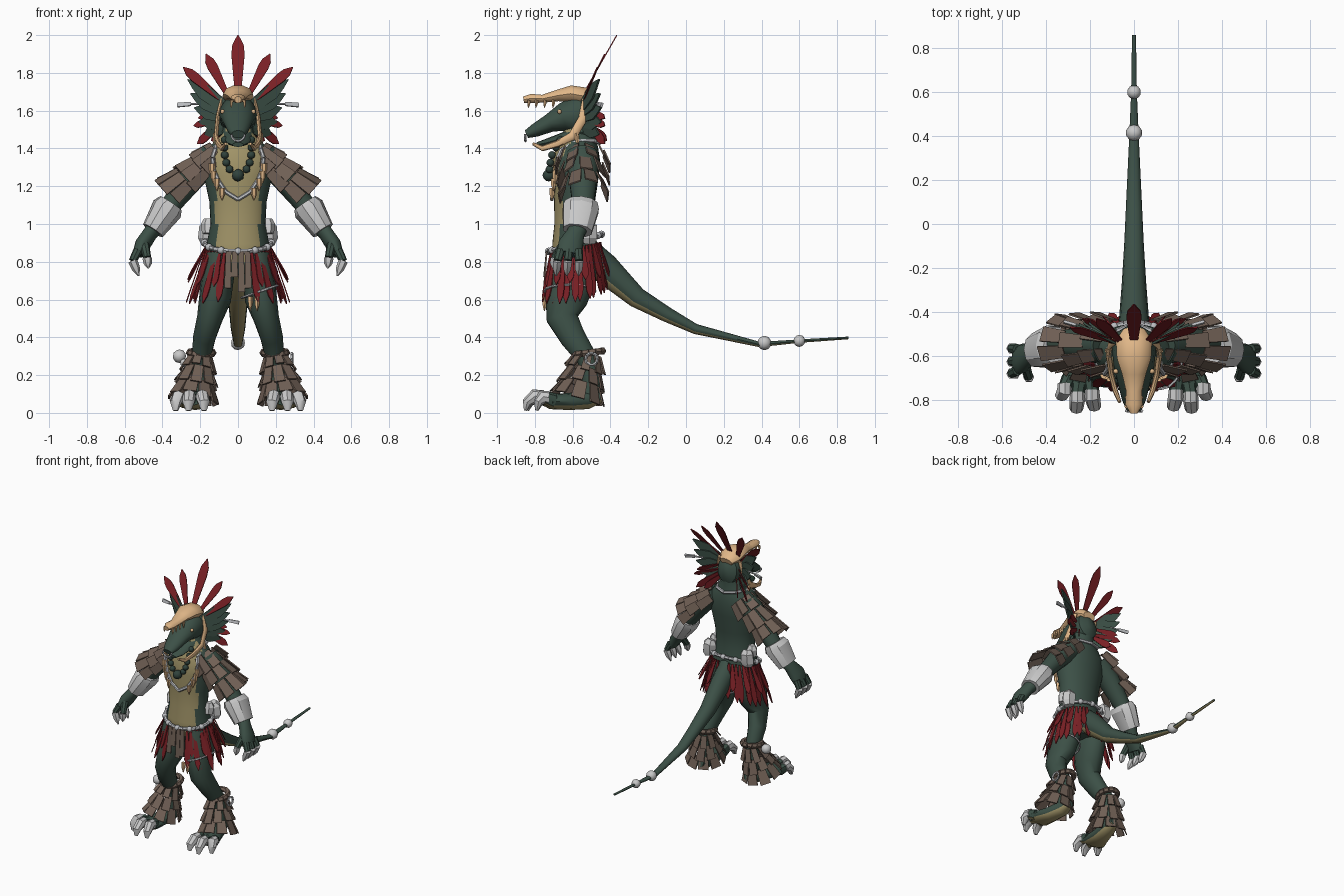
import bpy, bmesh, math
from mathutils import Vector as V, Matrix

if "Cube" in bpy.data.objects:
    bpy.data.objects.remove(bpy.data.objects["Cube"])

def mat(name, r, g, b):
    m = bpy.data.materials.new(name)
    m.diffuse_color = (r, g, b, 1)
    m.use_nodes = True
    m.node_tree.nodes["Principled BSDF"].inputs["Base Color"].default_value = m.diffuse_color
    return m

GREEN = mat("dark green hide", .045, .080, .062)
BELLY = mat("olive belly", .36, .30, .14)
BONE = mat("bone", .76, .48, .25)
RED = mat("red feather", .19, .014, .018)
BROWN = mat("brown leather", .165, .118, .092)
PALE = mat("pale grey", .58, .58, .58)
SILVER = mat("silver", .50, .51, .53)
BEAD = mat("bead green", .03, .055, .045)

def loft(bm, st, n=12):
    """Elliptical rings (x, y, z, r_side, r_depth) along a path, with closed ends."""
    P = [V(s[:3]) for s in st]
    d = (P[-1] - P[0]).normalized()
    ref = V((0, 1, 0)) if abs(d.x) > .9 else V((1, 0, 0))
    rings = []
    for i, s in enumerate(st):
        t = (P[min(i + 1, len(P) - 1)] - P[max(i - 1, 0)]).normalized()
        u = (ref - t * t.dot(ref)).normalized()
        v = t.cross(u)
        rings.append([bm.verts.new(P[i] + u * s[3] * math.cos(a) + v * s[4] * math.sin(a))
                      for a in [2 * math.pi * k / n for k in range(n)]])
    for A, B in zip(rings, rings[1:]):
        for k in range(n):
            bm.faces.new((A[k], A[(k + 1) % n], B[(k + 1) % n], B[k]))
    bm.faces.new(rings[0])
    bm.faces.new(rings[-1])

def rod(bm, pts, r, n=6, closed=False):
    pts = list(pts)
    if closed:
        pts.append(pts[0])
    for p, q in zip(pts, pts[1:]):
        loft(bm, [(*p, r, r), (*q, r, r)], n)

def spike(bm, p, q, r, n=6):
    """Claw or tooth."""
    m = V(p).lerp(V(q), .55)
    loft(bm, [(*p, r, r), (*m, r * .85, r * .85), (*q, r * .15, r * .15)], n)

def ball(bm, c, r, sc=(1, 1, 1)):
    bmesh.ops.create_icosphere(bm, subdivisions=2, radius=r,
                               matrix=Matrix.Translation(c) @ Matrix.Diagonal((*sc, 1)))

FEATHER = [(0, .35), (.35, .7), (.7, 1), (.85, .85), (1, .06)]
PLATE = [(0, .8), (1, 1)]

def blade(bm, base, tip, w, nrm, prof=FEATHER, th=.006):
    """Thin flat plate from base to tip, half width w, facing nrm."""
    base, tip = V(base), V(tip)
    d = tip - base
    s = d.cross(V(nrm)).normalized()
    n = s.cross(d).normalized() * th / 2
    out = [base + d * t + s * w * h for t, h in prof] + [base + d * t - s * w * h for t, h in reversed(prof)]
    A = [bm.verts.new(p + n) for p in out]
    B = [bm.verts.new(p - n) for p in out]
    bm.faces.new(A)
    bm.faces.new(B[::-1])
    for k in range(len(A)):
        j = (k + 1) % len(A)
        bm.faces.new((A[k], B[k], B[j], A[j]))

def finish(name, bm, mats, rule=None, mirror=False, angle=40):
    bmesh.ops.recalc_face_normals(bm, faces=bm.faces)
    if rule:
        for f in bm.faces:
            f.material_index = int(rule(f.calc_center_median(), f.normal))
    me = bpy.data.meshes.new(name)
    bm.to_mesh(me)
    bm.free()
    for m in mats:
        me.materials.append(m)
    ob = bpy.data.objects.new(name, me)
    bpy.context.collection.objects.link(ob)
    if mirror:
        ob.modifiers.new("mirror", 'MIRROR').use_mirror_merge = False
    if angle:
        bpy.ops.object.select_all(action='DESELECT')
        ob.select_set(True)
        bpy.context.view_layer.objects.active = ob
        bpy.ops.object.shade_smooth_by_angle(angle=math.radians(angle))

def make(name, m, build, **kw):
    bm = bmesh.new()
    build(bm)
    finish(name, bm, m if isinstance(m, list) else [m], **kw)

# --- torso and neck, with olive front
TORSO = [(0, -.585, .73, .09, .08), (0, -.585, .80, .165, .125), (0, -.59, .90, .165, .118), (0, -.595, 1.0, .145, .102),
         (0, -.59, 1.12, .152, .108), (0, -.585, 1.25, .18, .122), (0, -.58, 1.35, .19, .125),
         (0, -.57, 1.42, .14, .105), (0, -.565, 1.48, .08, .085), (0, -.55, 1.58, .075, .08)]

def chest(x, z, off=.012):
    """Point just in front of the torso surface."""
    for a, b in zip(TORSO, TORSO[1:]):
        if a[2] <= z <= b[2]:
            k = (z - a[2]) / (b[2] - a[2])
            y, rx, ry = [a[i] + (b[i] - a[i]) * k for i in (1, 3, 4)]
            return (x, y - ry * math.sqrt(max(0, 1 - (x / rx) ** 2)) - off, z)

make("torso", [GREEN, BELLY], lambda b: loft(b, TORSO, 32),
     rule=lambda c, n: c.z > .84 and c.y < -.6 and abs(c.x) < (.118 if c.z < 1.2 else .14))

# --- tail with olive underside, bead rings
make("tail", [GREEN, BELLY], lambda b: loft(b, [
    (0, -.54, .86, .08, .08), (0, -.43, .765, .068, .08), (0, -.26, .61, .055, .055), (0, -.1, .52, .045, .04),
    (0, .05, .444, .038, .027), (0, .39, .362, .022, .014), (0, .6, .38, .013, .009), (0, .86, .397, .009, .007)], 12),
    rule=lambda c, n: n.z < -.45)
make("tail_beads", PALE, lambda b: (ball(b, (0, .415, .37), .038), ball(b, (0, .6, .381), .032)))

# --- legs, feet, claws
make("leg", GREEN, lambda b: loft(b, [
    (.10, -.59, .84, .08, .115), (.108, -.60, .72, .087, .128), (.122, -.635, .6, .085, .115), (.15, -.655, .5, .068, .085),
    (.178, -.6, .4, .06, .07), (.195, -.525, .29, .05, .055), (.2, -.5, .18, .045, .05), (.205, -.51, .09, .045, .05)], 14),
    mirror=True)
TOES = [((.295, -.70, .065), (.315, -.745, .08), (.33, -.79, .005)),
        ((.25, -.73, .07), (.258, -.785, .085), (.262, -.85, .005)),
        ((.195, -.72, .07), (.19, -.775, .085), (.18, -.84, .005))]

def foot(b):
    loft(b, [(.2, -.45, .085, .03, .03), (.205, -.52, .07, .058, .05), (.225, -.62, .06, .068, .045),
             (.245, -.72, .06, .088, .04), (.25, -.755, .065, .06, .025)], 12)
    for p, q, _ in TOES:
        loft(b, [(*p, .035, .04), (*q, .03, .035)], 8)
make("foot", [GREEN, BELLY], foot, mirror=True, rule=lambda c, n: n.z < -.45)
make("toe_claws", PALE, lambda b: [loft(b, [
    (q[0], q[1] + .02, q[2], .032, .036), (q[0], q[1] - .015, q[2] + .003, .036, .038),
    (r[0], r[1] + .008, .055, .031, .026), (r[0], r[1], .012, .014, .008)], 8) for _, q, r in TOES], mirror=True)

# --- arms, bracers, fingers, claws
make("arm", GREEN, lambda b: loft(b, [
    (.13, -.55, 1.36, .08, .09), (.23, -.545, 1.26, .07, .078), (.34, -.545, 1.12, .055, .06), (.405, -.55, 1.03, .055, .06),
    (.465, -.585, .95, .04, .048), (.505, -.61, .89, .042, .068), (.53, -.62, .84, .03, .066)], 14), mirror=True)
make("bracer", PALE, lambda b: loft(b, [
    (.355, -.555, 1.11, .068, .09), (.375, -.557, 1.08, .085, .10), (.45, -.575, .965, .062, .08)], 10), mirror=True, angle=30)
FING = [((.53, -.615 + k, .86), (.557, -.62 + k * 1.2, .805), (.525, -.625 + k * 1.25, .725)) for k in (-.05, -.005, .045)]
FING.append(((.495, -.65, .89), (.48, -.695, .82), (.475, -.705, .765)))
make("fingers", GREEN, lambda b: [loft(b, [(*p, .025, .025), (*q, .021, .022)], 8) for p, q, _ in FING], mirror=True)
make("finger_claws", PALE, lambda b: [spike(b, q, r, .026) for _, q, r in FING], mirror=True)

# --- layered leather shoulder mantles and ankle cuffs
def flaps(b, p, q, ra, rb, rows, count, spread, flare, ln):
    """Overlapping rows of plates around an axis p to q; ra, rb are (side, depth) radii."""
    p, q = V(p), V(q)
    t = (q - p).normalized()
    u = (V((1, 0, 0)) - t * t.x).normalized()
    v = t.cross(u)
    for i in range(rows):
        k = i / (rows - 1)
        c = p.lerp(q, k)
        r1, r2 = ra[0] + (rb[0] - ra[0]) * k, ra[1] + (rb[1] - ra[1]) * k
        for j in range(count):
            a = spread * ((j + .5 + (i % 2) * .3) / count - .5) * 2
            d = u * math.cos(a) * r1 + v * math.sin(a) * r2
            e = d.normalized()
            jit = 1 + .12 * math.sin(j * 5 + i * 3)
            blade(b, c + d, c + d + e * flare + t * ln * jit, spread * (r1 + r2) / 2 / count * 1.15, e, PLATE, .008)

make("shoulder_mantle", BROWN, lambda b: flaps(b, (.10, -.55, 1.375), (.265, -.545, 1.225), (.06, .115), (.085, .10),
     3, 6, 2.05, .03, .115), mirror=True, angle=0)
make("ankle_cuff", BROWN, lambda b: flaps(b, (.195, -.515, .31), (.222, -.555, .155), (.05, .065), (.085, .10),
     3, 9, math.pi, .045, .09), mirror=True, angle=0)
make("ankle_ring", BROWN, lambda b: rod(b, [(.195 + .062 * math.cos(a), -.515 + .075 * math.sin(a), .318 + .01 * math.sin(a))
     for a in [k * math.pi / 7 for k in range(14)]], .02, 6, True), mirror=True)
make("ankle_charm", PALE, lambda b: (ball(b, (-.31, -.52, .30), .036), ball(b, (-.285, -.55, .265), .022)))
make("ankle_hoop", SILVER, lambda b: rod(b, [(.285, -.5 + .032 * math.cos(a), .285 + .032 * math.sin(a))
     for a in [k * math.pi / 5 for k in range(10)]], .008, 5, True))

# --- head: upper skull and snout, open lower jaw, eyes, nose ring
def head(b):
    loft(b, [(0, -.465, 1.59, .03, .04), (0, -.495, 1.585, .08, .095), (0, -.57, 1.575, .1, .11), (0, -.65, 1.565, .092, .078),
             (0, -.72, 1.535, .075, .05), (0, -.8, 1.495, .055, .036), (0, -.845, 1.475, .035, .022)], 14)
    loft(b, [(0, -.54, 1.49, .085, .05), (0, -.65, 1.455, .075, .03), (0, -.74, 1.43, .058, .02), (0, -.79, 1.42, .03, .012)], 12)
make("head", GREEN, head)
make("eyes", BONE, lambda b: ball(b, (.082, -.67, 1.595), .012), mirror=True)
make("nose_ring", SILVER, lambda b: rod(b, [(.036 * math.cos(a), -.85, 1.475 + .036 * math.sin(a))
     for a in [-math.pi * k / 8 for k in range(9)]], .007, 5))

# --- bone skull headdress worn around the head
make("bone_skull", BONE, lambda b: loft(b, [
    (0, -.48, 1.655, .05, .03), (0, -.53, 1.675, .082, .05), (0, -.61, 1.69, .078, .046), (0, -.68, 1.68, .055, .032),
    (0, -.76, 1.663, .036, .022), (0, -.82, 1.665, .04, .025), (0, -.86, 1.658, .018, .018)], 10))

def jaw(b):
    loft(b, [(.085, -.53, 1.66, .012, .02), (.108, -.545, 1.56, .011, .024), (.116, -.6, 1.465, .012, .024),
             (.105, -.68, 1.425, .013, .018), (.085, -.76, 1.40, .012, .015), (.065, -.81, 1.425, .008, .008)], 8)
    for y in (-.70, -.745, -.79, -.83):
        spike(b, (.034, y, 1.655), (.036, y - .005, 1.615), .009, 5)
    spike(b, (.12, -.58, 1.48), (.125, -.57, 1.39), .012, 5)
make("bone_jaw_and_teeth", BONE, jaw, mirror=True)

# --- webbed ear fins with silver pins
def ear(b):
    tips = [(.265, -.46, 1.765), (.25, -.455, 1.69), (.23, -.45, 1.615), (.205, -.45, 1.54), (.175, -.46, 1.475)]
    for i, t in enumerate(tips):
        blade(b, (.075, -.55, 1.62 - i * .025), t, .042, (.3, -1, 0), [(0, .8), (.55, 1), (.8, .55), (1, .05)], .01)
make("ear_fins", GREEN, ear, mirror=True, angle=0)
make("ear_pins", SILVER, lambda b: (rod(b, [(.19, -.48, 1.635), (.27, -.46, 1.635)], .006),
     blade(b, (.25, -.465, 1.635), (.32, -.445, 1.63), .012, (0, -1, .3), PLATE, .012)), mirror=True)

# --- feather crest and nape feathers
def crest(b):
    for base, tip, w in [((.05, -.545, 1.67), (.17, -.43, 1.9), .028), ((.08, -.54, 1.65), (.29, -.47, 1.83), .028),
                         ((.09, -.52, 1.56), (.235, -.43, 1.52), .022), ((.08, -.52, 1.54), (.215, -.43, 1.425), .026),
                         ((.06, -.52, 1.53), (.14, -.42, 1.44), .026), ((.08, -.52, 1.6), (.21, -.43, 1.56), .02)]:
        blade(b, base, tip, w, (0, -.85, .5))
make("side_feathers", RED, crest, mirror=True, angle=0)
make("centre_feather", RED, lambda b: blade(b, (0, -.56, 1.66), (0, -.366, 2.0), .035, (0, -.87, .5)), angle=0)

# --- chain necklace with teeth, and bead necklace
CH = [(.12, 1.395), (.135, 1.35), (.13, 1.29), (.105, 1.23), (.065, 1.17), (0, 1.13)]
make("chain", SILVER, lambda b: rod(b, [(0, -.455, 1.43), (.08, -.485, 1.44), (.115, -.57, 1.44)]
     + [chest(*p) for p in CH], .011), mirror=True)
make("chain_teeth", BONE, lambda b: [spike(b, chest(x, z, .022), chest(x, z - .065, .03), .017, 6)
     for x, z in [(.138, 1.32), (.13, 1.28), (.112, 1.24), (.085, 1.19)]], mirror=True)
make("beads", BEAD, lambda b: [ball(b, chest(x, z, .02), .021) for x, z in
     [(.07, 1.445), (.072, 1.405), (.07, 1.365), (.062, 1.325), (.045, 1.29)]], mirror=True)
make("bead_pendant", BEAD, lambda b: ball(b, chest(0, 1.258, .02), .033))

# --- belt, pouches, loincloth, feather skirt, thigh band
def hip(a, rx, ry, z):
    return (rx * math.sin(a), -.588 - ry * math.cos(a), z)
BELT = [hip(a, .178, .14, .90 - .045 * math.cos(a)) for a in [k * math.pi / 12 for k in range(24)]]
make("belt", SILVER, lambda b: (rod(b, BELT, .013, 6, True), [ball(b, p, .02) for p in BELT[::2]]))
make("hip_pouches", PALE, lambda b: (
    loft(b, [(.155, -.51, .90, .04, .035), (.16, -.51, .925, .052, .045), (.155, -.51, .985, .05, .045), (.15, -.52, 1.01, .03, .03)], 6),
    loft(b, [(.155, -.575, .95, .035, .035), (.155, -.57, 1.0, .042, .035), (.155, -.57, 1.03, .025, .02)], 6)), mirror=True, angle=25)
make("loincloth", BROWN, lambda b: [blade(b, (x, -.738, .855), (x * 1.1, -.752, z), .018, (0, -1, 0), PLATE, .008)
     for x, z in [(-.05, .66), (-.017, .72), (.017, .64), (.05, .66)]], angle=0)

def skirt(b):
    for k in range(18):
        a = .42 + k * .145
        ln = .18 + .11 * (k % 3 != 1) * (.55 + .45 * math.sin(a))
        r = .07 + .025 * math.sin(k * 4)
        z = .875 - .03 * math.cos(a)
        blade(b, hip(a, .176, .14, z), hip(a, .19 + r, .155 + r * .45, z - ln), .02, (math.sin(a), -math.cos(a), 0))
make("feather_skirt", RED, skirt, mirror=True, angle=0)
make("thigh_band", SILVER, lambda b: rod(b, [(.12 + .1 * math.sin(a), -.615 - .135 * math.cos(a), .645 + .035 * math.sin(a))
     for a in [k * math.pi / 8 for k in range(16)]], .007, 5, True))
make("thigh_teeth", BONE, lambda b: [spike(b, (x, -.745, .615), (x, -.75, .54), .015, 5) for x in (.065, .1)])
